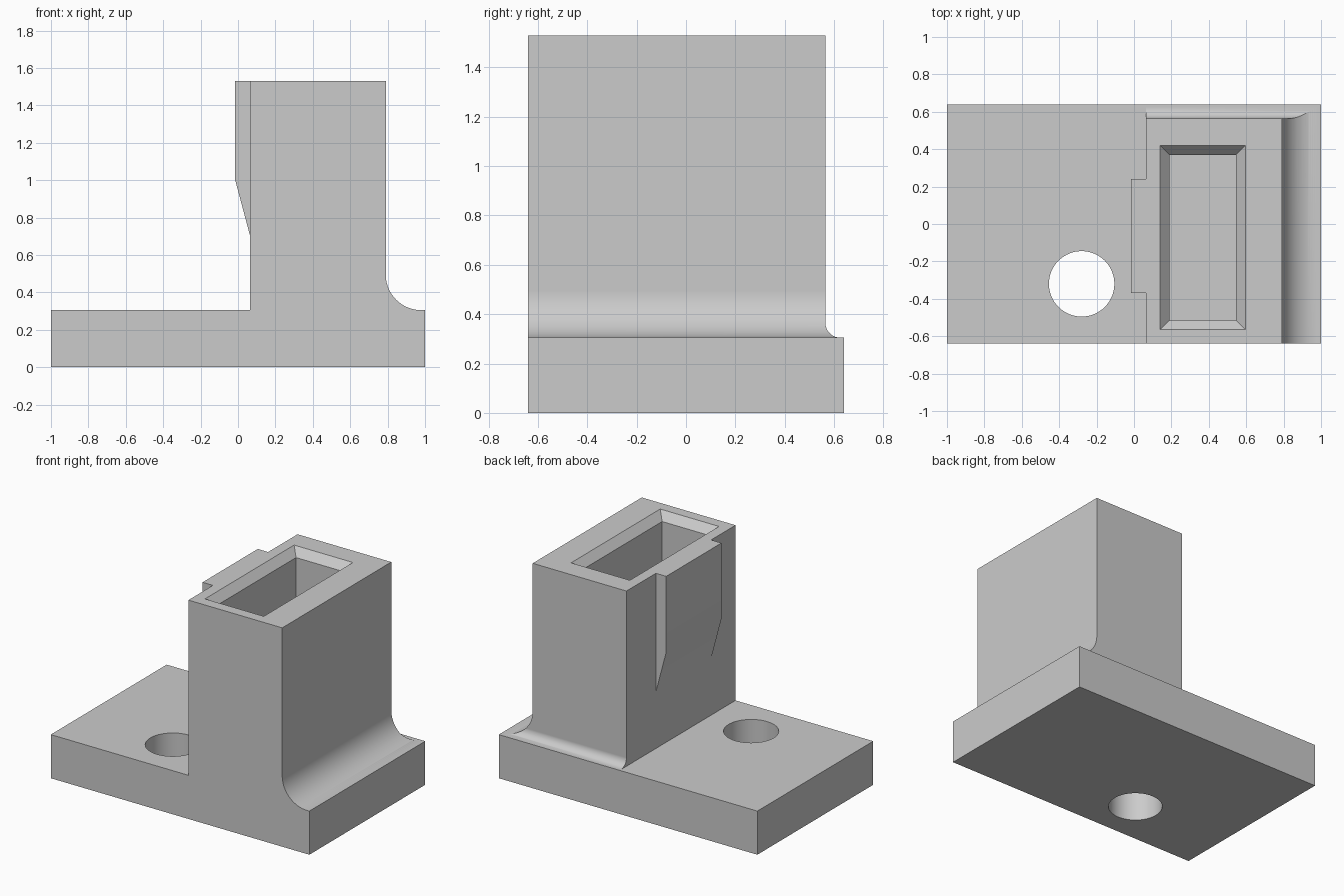
import bpy, bmesh, math
from mathutils import Vector

cube = bpy.data.objects.get("Cube")
if cube:
    bpy.data.objects.remove(cube, do_unlink=True)

grey = bpy.data.materials.new("plain_grey")
grey.use_nodes = True
colour = (0.6, 0.6, 0.6, 1)
grey.diffuse_color = colour
grey.node_tree.nodes["Principled BSDF"].inputs["Base Color"].default_value = colour

BASE, TOP = 0.305, 1.53          # base plate top and tower top
LEFT, RIGHT = 0.065, 0.79        # tower sides
FRONT, BACK = -0.64, 0.64        # base plate front and back
TOWER_BACK = 0.565


def make_object(name, bm):
    bmesh.ops.recalc_face_normals(bm, faces=bm.faces)
    mesh = bpy.data.meshes.new(name)
    bm.to_mesh(mesh)
    bm.free()
    mesh.materials.append(grey)
    obj = bpy.data.objects.new(name, mesh)
    bpy.context.collection.objects.link(obj)
    return obj


def prism(name, profile, to_3d, start, end):
    """Extrude a closed 2D profile between two positions along an axis."""
    bm = bmesh.new()
    face = bm.faces.new([bm.verts.new(to_3d(a, b, start)) for a, b in profile])
    extruded = bmesh.ops.extrude_face_region(bm, geom=[face])["geom"]
    shift = Vector(to_3d(0, 0, end)) - Vector(to_3d(0, 0, start))
    bmesh.ops.translate(bm, vec=shift,
                        verts=[v for v in extruded if isinstance(v, bmesh.types.BMVert)])
    return make_object(name, bm)


def along_x(a, b, t):
    return (t, a, b)


def along_y(a, b, t):
    return (a, t, b)


def along_z(a, b, t):
    return (a, b, t)


def fillet(wall, floor, radius, steps=24):
    """Concave quarter arc from the floor up to the wall."""
    arc = []
    for i in range(steps + 1):
        t = math.pi / 2 * i / steps
        arc.append((wall + radius * (1 - math.sin(t)), floor + radius * (1 - math.cos(t))))
    return arc


def boolean(target, other, operation):
    """Combine two objects into the target and discard the other."""
    mod = target.modifiers.new("combine", 'BOOLEAN')
    mod.operation, mod.object, mod.solver = operation, other, 'EXACT'
    graph = bpy.context.evaluated_depsgraph_get()
    result = bpy.data.meshes.new_from_object(target.evaluated_get(graph))
    target.modifiers.remove(mod)
    target.data = result
    bpy.data.objects.remove(other, do_unlink=True)


# Base plate and tower, with the wide fillet on the tower's side
side_profile = [(-1, 0), (1, 0), (1, BASE), *fillet(RIGHT, BASE, 0.19),
                (RIGHT, TOP), (LEFT, TOP), (LEFT, BASE), (-1, BASE)]
bracket = prism("socket_bracket", side_profile, along_y, FRONT, BACK)

# Trim the tower's back, leaving the narrow fillet
back_profile = [(-1, -1), (1, -1), (1, BASE), *fillet(TOWER_BACK, BASE, 0.06, 16),
                (TOWER_BACK, 2), (-1, 2)]
boolean(bracket, prism("back_trim", back_profile, along_x, -2, 2), 'INTERSECT')

# Raised pad with a tapered foot
pad_profile = [(LEFT + 0.04, TOP), (-0.015, TOP), (-0.015, 1.0),
               (LEFT, 0.7), (LEFT + 0.04, 0.7)]
boolean(bracket, prism("raised_pad", pad_profile, along_y, -0.37, 0.24), 'UNION')

# Rectangular socket with a bevelled mouth, lofted from stacked rectangles
SLOPE, DROP = 0.05, 0.055
bm = bmesh.new()
rings = []
for z, inset in ((0.3, SLOPE), (TOP - DROP, SLOPE), (TOP + DROP, -SLOPE)):
    x0, x1, y0, y1 = 0.14 + inset, 0.595 - inset, -0.565 + inset, 0.42 - inset
    rings.append([bm.verts.new((x, y, z)) for x, y in ((x0, y0), (x1, y0), (x1, y1), (x0, y1))])
for low, high in zip(rings, rings[1:]):
    for i in range(4):
        j = (i + 1) % 4
        bm.faces.new((low[i], low[j], high[j], high[i]))
bm.faces.new(rings[0])
bm.faces.new(rings[-1])
boolean(bracket, make_object("socket_cutter", bm), 'DIFFERENCE')

# Round bolt hole through the base plate
circle = [(-0.28 + 0.175 * math.cos(math.tau * i / 64),
           -0.32 + 0.175 * math.sin(math.tau * i / 64)) for i in range(64)]
boolean(bracket, prism("hole_cutter", circle, along_z, -0.2, 0.5), 'DIFFERENCE')

# Smooth fillets and hole, flat faces elsewhere
bpy.ops.object.select_all(action='DESELECT')
bracket.select_set(True)
bpy.context.view_layer.objects.active = bracket
bpy.ops.object.shade_smooth_by_angle(angle=math.radians(25))
weighted = bracket.modifiers.new("flat_face_normals", 'WEIGHTED_NORMAL')
weighted.keep_sharp = True
